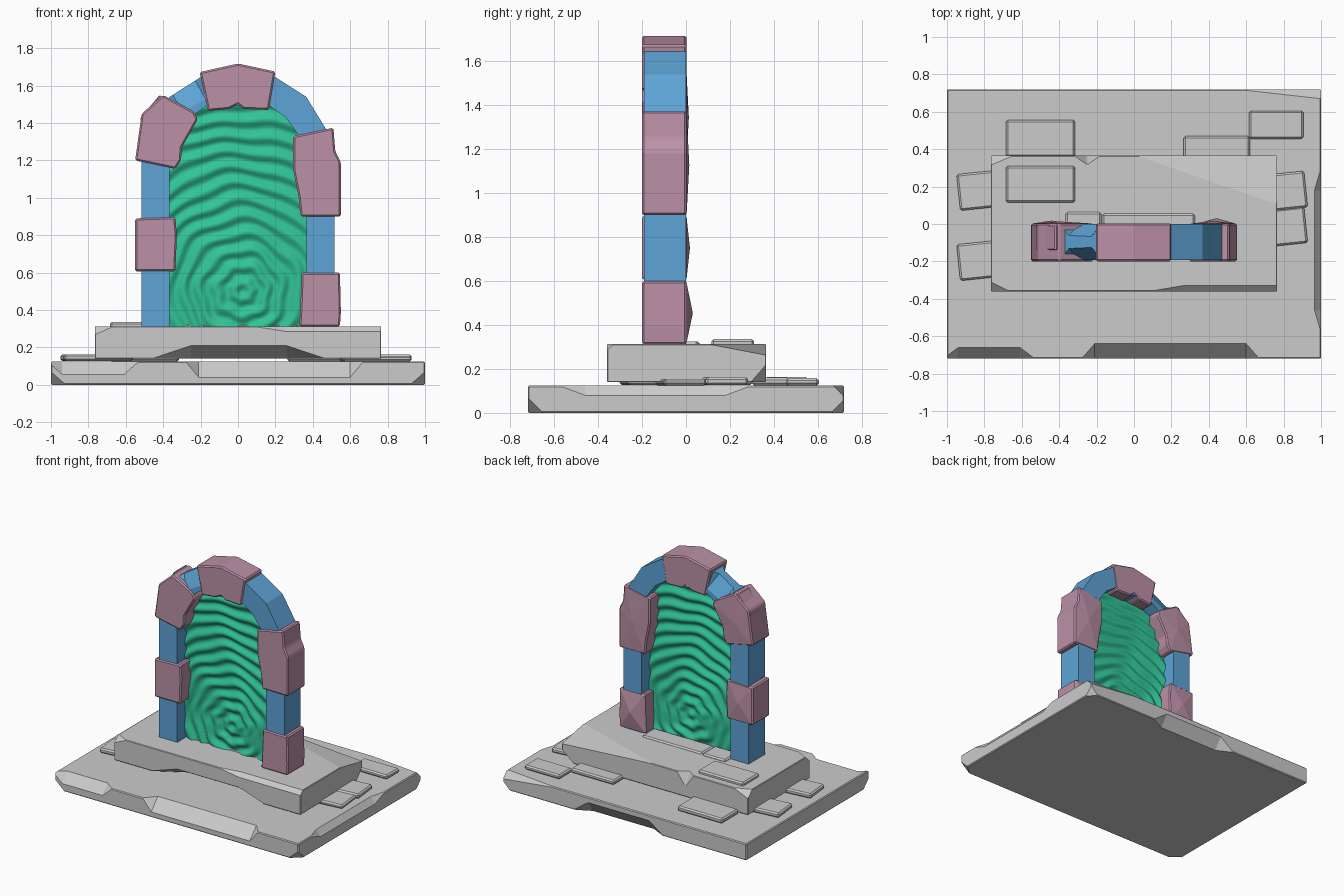
import bpy, bmesh, math
from mathutils import Vector as V, Matrix

if "Cube" in bpy.data.objects:
    bpy.data.objects.remove(bpy.data.objects["Cube"])

def material(name, col):
    m = bpy.data.materials.new(name)
    m.diffuse_color = (*col, 1)
    m.use_nodes = True
    m.node_tree.nodes["Principled BSDF"].inputs["Base Color"].default_value = m.diffuse_color
    return m

BLUE = material("blue_stone", (0.11, 0.37, 0.67))
PINK = material("pink_stone", (0.50, 0.28, 0.38))
GREEN = material("portal_green", (0.03, 0.55, 0.31))

def to_object(name, bm, mat=None):
    bmesh.ops.recalc_face_normals(bm, faces=bm.faces)
    me = bpy.data.meshes.new(name)
    bm.to_mesh(me)
    bm.free()
    ob = bpy.data.objects.new(name, me)
    bpy.context.collection.objects.link(ob)
    if mat:
        me.materials.append(mat)
    return ob

def box(name, x0, x1, y0, y1, z0, z1, bevel=0.006, rot=0):
    bm = bmesh.new()
    bmesh.ops.create_cube(bm, size=1)
    bmesh.ops.scale(bm, vec=(x1 - x0, y1 - y0, z1 - z0), verts=bm.verts)
    bmesh.ops.bevel(bm, geom=bm.edges[:], offset=bevel, segments=1, affect='EDGES')
    bmesh.ops.transform(bm, matrix=Matrix.Translation(((x0 + x1) / 2, (y0 + y1) / 2, (z0 + z1) / 2))
                        @ Matrix.Rotation(math.radians(rot), 4, 'Z'), verts=bm.verts)
    return to_object(name, bm)

def prism(name, pts, y0, y1, mat, bevel=0.0, bulge=0.0):
    """Extrude an x/z outline along y, optionally with a raised point on the back."""
    bm = bmesh.new()
    f = bm.faces.new([bm.verts.new((x, y0, z)) for x, z in pts])
    ext = bmesh.ops.extrude_face_region(bm, geom=[f], use_keep_orig=True)["geom"]
    back = [g for g in ext if isinstance(g, bmesh.types.BMFace)]
    bmesh.ops.translate(bm, vec=(0, y1 - y0, 0), verts=[g for g in ext if isinstance(g, bmesh.types.BMVert)])
    bmesh.ops.recalc_face_normals(bm, faces=bm.faces)
    if bevel:
        bmesh.ops.bevel(bm, geom=bm.edges[:], offset=bevel, segments=1, affect='EDGES')
    if bulge:
        back = max(bm.faces, key=lambda q: q.calc_center_median().y)
        for v in bmesh.ops.poke(bm, faces=[back])["verts"]:
            v.co.y += bulge
    return to_object(name, bm, mat)

def carve(ob, pts):
    bm = bmesh.new()
    bmesh.ops.convex_hull(bm, input=[bm.verts.new(p) for p in pts])
    cutter = to_object("cutter", bm)
    cutter.hide_render = True
    mod = ob.modifiers.new("carve", 'BOOLEAN')
    mod.operation, mod.solver, mod.object = 'DIFFERENCE', 'EXACT', cutter
    bpy.context.view_layer.objects.active = ob
    bpy.ops.object.modifier_apply(modifier=mod.name)
    bpy.data.objects.remove(cutter)

def chip(ob, e0, e1, a, b, inset):
    """Knock a slanted chip out of edge e0-e1, reaching a and b into the two faces."""
    e0, e1, a, b = V(e0), V(e1), V(a), V(b)
    d = (e1 - e0).normalized() * inset
    pts = []
    for e, s in ((e0, 1), (e1, -1)):
        t, f = e + a + d * s, e + b + d * s
        pts += [t + (t - f) * 0.3, f + (f - t) * 0.3, e * 2 - (t + f) / 2]
    carve(ob, pts)

def corner(ob, c, dx, dy, dz):
    """Slice a corner off, with the given reach along each axis."""
    c = V(c)
    p = [c + V((dx, 0, 0)), c + V((0, dy, 0)), c + V((0, 0, dz))]
    m = sum(p, V()) / 3
    carve(ob, [m + (q - m) * 1.6 for q in p] + [c + (c - m) * 2])

# wide base slab
base = box("base_slab", -1, 1, -0.72, 0.72, 0, 0.125)
corner(base, (-1, -0.72, 0), 0.08, 0.07, 0.07)
corner(base, (1, -0.72, 0), -0.08, 0.07, 0.07)
corner(base, (1, 0.72, 0.125), -0.45, -0.05, -0.05)
corner(base, (1, 0.72, 0), -0.06, -0.06, 0.06)
chip(base, (-0.28, -0.72, 0.125), (0.67, -0.72, 0.125), (0, 0.08, 0), (0, 0, -0.085), 0.07)
chip(base, (-1.02, -0.72, 0.125), (-0.53, -0.72, 0.125), (0, 0.06, 0), (0, 0, -0.07), 0.08)
chip(base, (1, -0.58, 0.125), (1, 0.3, 0.125), (-0.035, 0, 0), (0, 0, -0.045), 0.12)
chip(base, (-0.32, 0.72, 0), (0.42, 0.72, 0), (0, -0.06, 0), (0, 0, 0.085), 0.12)

# raised step with chipped edges
step = box("upper_slab", -0.765, 0.765, -0.36, 0.365, 0.14, 0.313, 0.004)
corner(step, (0.765, 0.365, 0.313), -0.75, -0.26, -0.05)
corner(step, (-0.765, -0.36, 0.313), 0.1, 0.05, -0.045)
corner(step, (-0.765, 0.365, 0.313), 0.12, -0.05, -0.05)
corner(step, (0.765, 0.365, 0.14), -0.1, -0.07, 0.08)
chip(step, (-0.46, -0.36, 0.14), (0.47, -0.36, 0.14), (0, 0.12, 0), (0, 0, 0.07), 0.21)
chip(step, (0.08, -0.36, 0.313), (0.95, -0.36, 0.313), (0, 0.03, 0), (0, 0, -0.028), 0.18)
chip(step, (-0.32, 0.365, 0.313), (-0.18, 0.365, 0.313), (0, -0.045, 0), (0, 0, -0.09), 0.065)

# loose paving stones: x0, x1, y0, y1, bottom, top, rotation
for i, (x0, x1, y0, y1, z0, z1, r) in enumerate([
        (-0.685, -0.315, 0.36, 0.555, 0.125, 0.163, 0), (0.265, 0.62, 0.3, 0.47, 0.125, 0.16, 0),
        (0.615, 0.905, 0.455, 0.605, 0.125, 0.158, 0), (-0.94, -0.57, 0.09, 0.285, 0.127, 0.163, 6),
        (-0.94, -0.57, -0.285, -0.09, 0.127, 0.163, 6), (0.55, 0.92, 0.07, 0.265, 0.127, 0.163, 6),
        (0.55, 0.92, -0.12, 0.075, 0.125, 0.155, 6), (-0.685, -0.315, 0.115, 0.31, 0.3, 0.336, 0),
        (-0.365, -0.175, -0.09, 0.063, 0.295, 0.326, 0), (-0.17, 0.325, -0.09, 0.055, 0.295, 0.324, 0)]):
    box(f"paving_stone_{i + 1}", x0, x1, y0, y1, z0, z1, 0.01, r)

# blue arch frame, mirrored half outline
outer = [(0.515, 0.31), (0.515, 1.2), (0.475, 1.36), (0.365, 1.54), (0.2, 1.645)]
inner = [(0.17, 1.49), (0.255, 1.43), (0.32, 1.34), (0.365, 1.2), (0.365, 0.31)]
flip = lambda p: [(-x, z) for x, z in reversed(p)]
arch = prism("arch_frame", outer + flip(outer) + flip(inner) + inner, -0.192, 0.0, BLUE)
for y, s in ((-0.192, 1), (0.0, -1)):
    chip(arch, (-0.40, y, 1.521), (-0.17, y, 1.645), (0, 0.06 * s, 0), (0.05, 0, -0.09), 0.06)

# pink blocks laid over the arch
blocks = {
    "keystone": ([(-0.205, 1.672), (0, 1.718), (0.2, 1.675), (0.165, 1.47), (0.03, 1.475),
                  (0, 1.5), (-0.05, 1.475), (-0.16, 1.465)], 0.0),
    "upper_left_block": ([(-0.55, 1.2), (-0.515, 1.45), (-0.4, 1.55), (-0.235, 1.46), (-0.215, 1.42),
                          (-0.3, 1.27), (-0.305, 1.2), (-0.335, 1.155)], 0.01),
    "middle_left_block": ([(-0.55, 0.89), (-0.335, 0.897), (-0.327, 0.8), (-0.335, 0.607), (-0.55, 0.607)], 0.015),
    "upper_right_block": ([(0.295, 1.33), (0.51, 1.375), (0.52, 1.25), (0.55, 1.19), (0.55, 0.9),
                           (0.335, 0.9), (0.325, 1.0), (0.295, 1.15)], 0.012),
    "lower_right_block": ([(0.34, 0.6), (0.545, 0.6), (0.55, 0.39), (0.545, 0.312),
                           (0.328, 0.312), (0.335, 0.45)], 0.028)}
for name, (pts, bulge) in blocks.items():
    prism(name, pts, -0.2, 0.003, PINK, 0.009, bulge)

# extra wedge on the upper left shoulder
prism("left_shoulder_chip", [(-0.525, 1.42), (-0.42, 1.55), (-0.38, 1.52), (-0.45, 1.38)], -0.14, -0.005, PINK, 0.006)

# rippled portal surface
NX, NZ, Z0, Z1 = 70, 120, 0.312, 1.54
bm = bmesh.new()
rows = []
for j in range(NZ + 1):
    z = Z0 + (Z1 - Z0) * j / NZ
    w = 0.42 * math.sqrt(1 - (max(0, z - 1.1) / 0.45) ** 2)
    row = []
    for i in range(NX + 1):
        x = w * (2 * i / NX - 1)
        a = math.atan2(x - 0.02, z - 0.5)
        d = math.hypot(x - 0.02, z - 0.5)
        d += 0.010 * math.sin(7 * a + 9 * d) * min(1, d * 6) + 0.006 * math.sin(23 * x + 5 * z)
        row.append(bm.verts.new((x, -0.095 + 0.011 * math.cos(2 * math.pi * d / 0.088), z)))
    rows.append(row)
for r, s in zip(rows, rows[1:]):
    for i in range(NX):
        bm.faces.new((r[i], r[i + 1], s[i + 1], s[i])).smooth = True
to_object("portal_surface", bm, GREEN)
